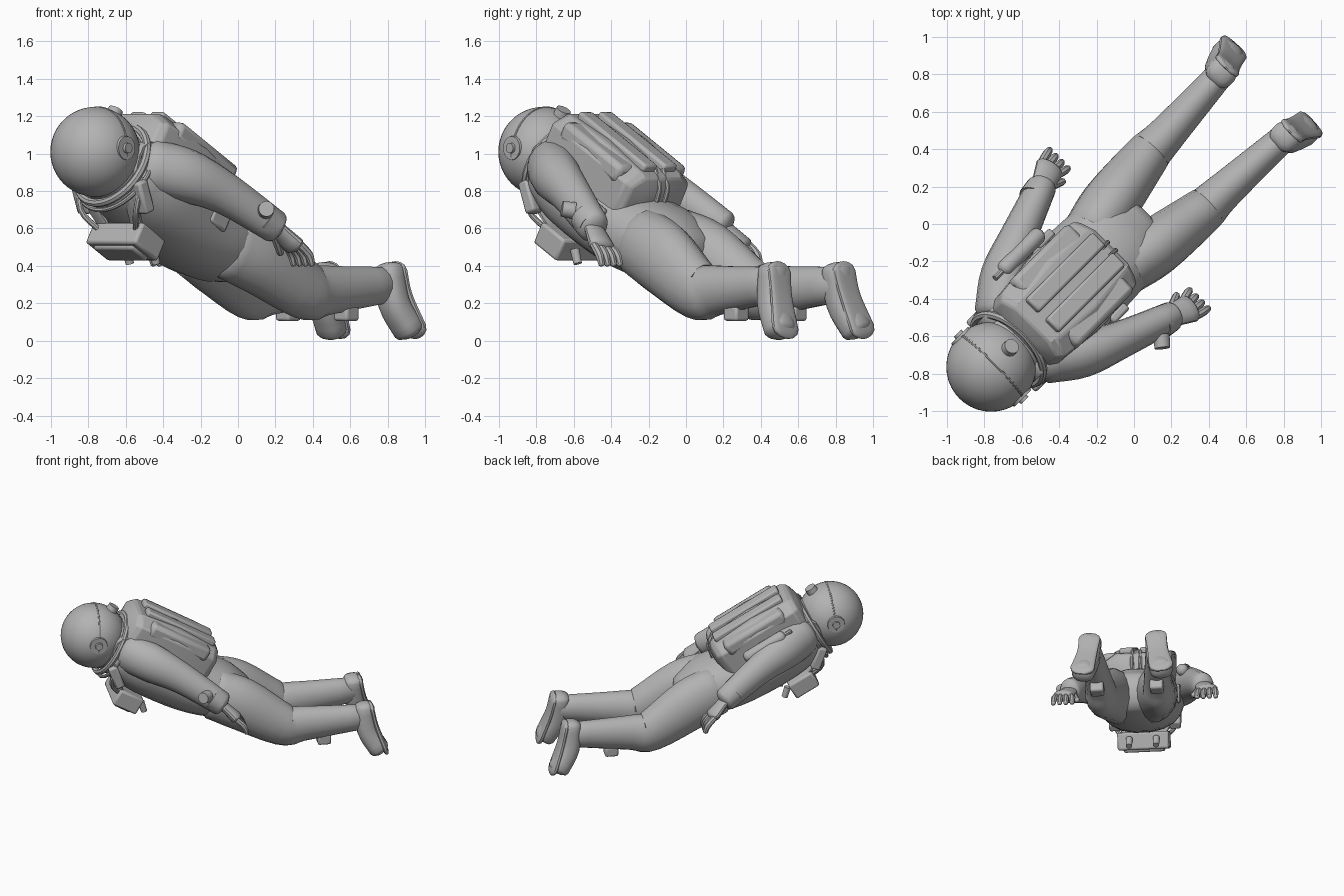
import bpy, bmesh, math
from mathutils import Vector, Matrix

cube = bpy.data.objects.get("Cube")
if cube:
    bpy.data.objects.remove(cube, do_unlink=True)

suit = bpy.data.materials.new("suit_grey")
suit.use_nodes = True
grey = (0.45, 0.45, 0.45, 1)
suit.diffuse_color = grey
suit.node_tree.nodes["Principled BSDF"].inputs["Base Color"].default_value = grey

# Local frame: x runs head to feet, y across the body, z up; then turned diagonally
TURN = Matrix.Rotation(math.pi / 4, 4, 'Z')
SLOPE = Matrix.Rotation(math.pi / 6, 3, 'Y')
ALONG = SLOPE @ Vector((1, 0, 0))
SIDES = {"left": -1, "right": 1}


def finish(name, bm, bevel=0.0, angle=35):
    """Turn the part into place, shade it and add it to the scene."""
    bm.transform(TURN)
    bmesh.ops.recalc_face_normals(bm, faces=bm.faces)
    mesh = bpy.data.meshes.new(name)
    bm.to_mesh(mesh)
    bm.free()
    mesh.materials.append(suit)
    mesh.shade_smooth()
    mesh.set_sharp_from_angle(angle=math.radians(angle))
    part = bpy.data.objects.new(name, mesh)
    bpy.context.collection.objects.link(part)
    if bevel:
        modifier = part.modifiers.new("bevel", 'BEVEL')
        modifier.width = bevel
        modifier.segments = 2


def skin(bm, loops):
    """Join neighbouring loops of vertices with quads and close both ends."""
    for a, b in zip(loops, loops[1:]):
        for k in range(len(a)):
            j = (k + 1) % len(a)
            bm.faces.new((a[k], a[j], b[j], b[k]))
    bm.faces.new(loops[0])
    bm.faces.new(loops[-1])


def smooth_path(keys, steps):
    """Spline through the keys; each key is x, y, z and radius."""
    padded = [2 * keys[0] - keys[1], *keys, 2 * keys[-1] - keys[-2]]
    path = []
    for a, b, c, d in zip(padded, padded[1:], padded[2:], padded[3:]):
        for i in range(steps):
            t = i / steps
            path.append(b + (c - a) * t / 2 + (2 * a - 5 * b + 4 * c - d) * t**2 / 2
                        + (3 * b - a - 3 * c + d) * t**3 / 2)
    return path + [keys[-1]]


def dome(end, inner, depth):
    """Shrinking rings that round off the end of a loft."""
    out = (end - inner).xyz.normalized()
    rings = []
    for q in (0.5, 1.0, 1.4):
        centre = end.xyz + out * end.w * depth * math.sin(q)
        rings.append(Vector((*centre, end.w * math.cos(q))))
    return rings


def loft(name, keys, side=1, flat=1.0, n=16, power=1.0, steps=4, round_end=0.0, bevel=0.0, angle=35):
    keys = [Vector((x, y * side, z, r)) for x, y, z, r in keys]
    path = smooth_path(keys, steps)
    if round_end:
        path = (dome(path[0], path[1], round_end)[::-1] + path
                + dome(path[-1], path[-2], round_end))
    bm = bmesh.new()
    loops = []
    for i, ring_key in enumerate(path):
        t = (path[min(i + 1, len(path) - 1)] - path[max(i - 1, 0)]).xyz.normalized()
        across = Vector((0, 1, 0))
        across = (across - t * across.dot(t)).normalized()
        up = t.cross(across) * flat
        loop = []
        for k in range(n):
            q = math.tau * (k + 0.5) / n
            c, s = math.cos(q), math.sin(q)
            c = math.copysign(abs(c) ** power, c)
            s = math.copysign(abs(s) ** power, s)
            loop.append(bm.verts.new(ring_key.xyz + (across * c + up * s) * ring_key.w))
        loops.append(loop)
    skin(bm, loops)
    finish(name, bm, bevel, angle)


def tube(name, points, radius, side=1):
    loft(name, [(*p, radius) for p in points], side, n=8)


def box(name, loc, size, turn=SLOPE, bevel=0.015):
    bm = bmesh.new()
    place = Matrix.Translation(loc) @ turn.to_4x4() @ Matrix.Diagonal((*size, 1))
    bmesh.ops.create_cube(bm, size=1, matrix=place)
    finish(name, bm, bevel)


def disc(name, loc, axis, radius, depth):
    bm = bmesh.new()
    turn = Vector(axis).to_track_quat('Z', 'Y').to_matrix().to_4x4()
    bmesh.ops.create_cone(bm, cap_ends=True, segments=24, radius1=radius, radius2=radius * 0.9,
                          depth=depth, matrix=Matrix.Translation(loc) @ turn)
    finish(name, bm)


def hoop(name, centre, normal, radius, thick, reach=math.pi):
    """Ring, or an arc reaching equally far to both sides of its top."""
    bm = bmesh.new()
    normal = Vector(normal).normalized()
    across = Vector((0, 1, 0))
    up = normal.cross(across)
    up *= math.copysign(1, up.z)
    loops = []
    for i in range(-20, 21):
        q = reach * i / 20
        out = up * math.cos(q) + across * math.sin(q)
        loop = []
        for k in range(8):
            w = math.tau * k / 8
            offset = out * (radius + thick * math.cos(w)) + normal * thick * math.sin(w)
            loop.append(bm.verts.new(Vector(centre) + offset))
        loops.append(loop)
    skin(bm, loops)
    finish(name, bm)


# Helmet with seam band and rear lamp
head = Vector((-1.08, 0, 1.01))
bm = bmesh.new()
bmesh.ops.create_uvsphere(bm, u_segments=40, v_segments=24, radius=0.24,
                          matrix=Matrix.Translation(head))
finish("helmet", bm)
hoop("visor_seam", head, (-1, 0, 0.1), 0.236, 0.008, reach=1.7)
disc("helmet_lamp", head + Vector((0.14, 0, 0.2)), (0.5, 0, 0.8), 0.045, 0.06)

# Neck and collar
collar = Vector((-0.95, 0, 0.94))
disc("neck", collar + ALONG * 0.03, -ALONG, 0.22, 0.2)
hoop("collar_ring", collar, ALONG, 0.235, 0.022)
hoop("collar_hose", collar + ALONG * 0.04, ALONG, 0.255, 0.013)

# Torso
loft("torso", [(-0.9, 0, 0.9, 0.27), (-0.7, 0, 0.78, 0.31), (-0.4, 0, 0.6, 0.29),
               (-0.15, 0, 0.51, 0.27), (0, 0, 0.45, 0.2)],
     flat=0.75, n=20, power=0.9, round_end=0.4)

for label, s in SIDES.items():
    disc(label + "_ear_disc", head + Vector((0, s * 0.22, 0.02)), (0, s, 0), 0.07, 0.04)
    disc(label + "_ear_knob", head + Vector((0, s * 0.24, 0.02)), (0, s, 0), 0.03, 0.03)

    # Leg and shin pocket
    loft(label + "_leg", [(-0.2, 0.13, 0.52, 0.15), (0, 0.17, 0.44, 0.155), (0.3, 0.21, 0.27, 0.125),
                          (0.45, 0.215, 0.27, 0.105), (0.9, 0.24, 0.3, 0.075)],
         s, 1.28, round_end=0.4)
    box(label + "_shin_pocket", (0.6, s * 0.22, 0.145), (0.1, 0.1, 0.08), Matrix.Identity(3))

    # Boot with toe turned out
    loft(label + "_boot", [(0.9, 0.24, 0.38, 0.08), (0.92, 0.26, 0.2, 0.085), (1, 0.29, 0.06, 0.085)],
         s, 0.9, power=0.8, round_end=0.5)
    loft(label + "_sole", [(0.95, 0.245, 0.37, 0.08), (0.98, 0.26, 0.24, 0.075), (1.04, 0.29, 0.07, 0.09)],
         s, 0.25, power=0.6, round_end=0.7)

    # Sleeve and cuff
    wrist = Vector((-0.21, 0.49, 0.61))
    loft(label + "_sleeve", [(-0.84, 0.18, 0.93, 0.13), (-0.68, 0.3, 0.88, 0.125),
                             (-0.48, 0.39, 0.785, 0.1), (*wrist, 0.08)], s, 1.15, round_end=0.5)
    forearm = Vector((-0.07, -0.02, 0.05))
    loft(label + "_cuff", [(*(wrist + forearm), 0.09), (*wrist, 0.08)], s)

    # Gloved hand, fingers fanned by rule
    knuckle = Vector((-0.11, 0.53, 0.51))
    loft(label + "_palm", [(*wrist, 0.06), (*knuckle, 0.08)], s, 0.55, round_end=0.4)
    for finger in range(4):
        fan = Vector((0, finger - 1.5, 0))
        root = knuckle + fan * 0.036
        loft(f"{label}_finger_{finger + 1}",
             [(*root, 0.022), (*(root + fan * 0.008 + Vector((0.05, 0, -0.05))), 0.023),
              (*(root + fan * 0.01 + Vector((0.07, 0, -0.1))), 0.018)],
             s, n=8, round_end=0.7)
    loft(label + "_thumb", [(-0.18, 0.46, 0.56, 0.026), (-0.11, 0.43, 0.47, 0.02)], s, n=8, round_end=0.8)

    # Harness strap, chest unit, hose and pouch
    loft(label + "_shoulder_strap", [(-0.75, 0.17, 1.05, 0.04), (-0.93, 0.18, 1.03, 0.04),
                                     (-0.98, 0.17, 0.8, 0.04), (-0.88, 0.12, 0.6, 0.04)], s, 0.3, 8, 0.5)
    box(label + "_chest_unit", (-0.95, s * 0.22, 0.77), (0.07, 0.09, 0.18),
        Matrix.Rotation(-0.35, 3, 'Y'))
    tube(label + "_air_hose", [(-0.95, 0.24, 0.87), (-0.98, 0.21, 0.7), (-0.9, 0.13, 0.58)], 0.016, s)
    disc(label + "_control_knob", (-0.73, s * 0.1, 0.45), (0.3, 0, -1), 0.025, 0.08)
    box(label + "_hip_pouch", (-0.42, s * 0.28, 0.67), (0.13, 0.05, 0.14))

# Chest control box
box("chest_box", (-0.85, 0, 0.53), (0.2, 0.38, 0.13))
box("chest_box_lid", (-0.88, 0, 0.48), (0.14, 0.3, 0.05))


def on_pack(along, across, out):
    """Point in the backpack's own sloping frame."""
    return Vector((-0.81, 0, 1.07)) + SLOPE @ Vector((along, across, out))


# Backpack with panels, end straps and side bottle
loft("backpack", [(*on_pack(0, 0, 0), 0.25), (*on_pack(0.3, 0, 0), 0.28), (*on_pack(0.62, 0, 0), 0.25)],
     flat=0.68, n=8, power=0.55, steps=1, round_end=0.3, bevel=0.01, angle=20)
for label, s in SIDES.items():
    box(label + "_pack_ridge", on_pack(0.32, s * 0.075, 0.175), (0.58, 0.1, 0.05))
    box(label + "_pack_side_panel", on_pack(0.32, s * 0.18, 0.11), (0.5, 0.15, 0.11), bevel=0.03)
    tube(label + "_pack_end_strap", [on_pack(0.6, 0.03, 0.17), on_pack(0.68, 0.03, 0.1),
                                     on_pack(0.7, 0.03, 0)], 0.014, s)
loft("side_bottle", [(*on_pack(0.17, 0.32, 0.02), 0.045), (*on_pack(0.45, 0.32, 0.02), 0.045)],
     round_end=0.8)
tube("bottle_neck", [on_pack(0.08, 0.32, 0.02), on_pack(0.17, 0.32, 0.02)], 0.016)

# Forearm gauge
disc("forearm_gauge", (-0.34, -0.55, 0.7), (-0.6, -0.75, 0.15), 0.046, 0.07)
